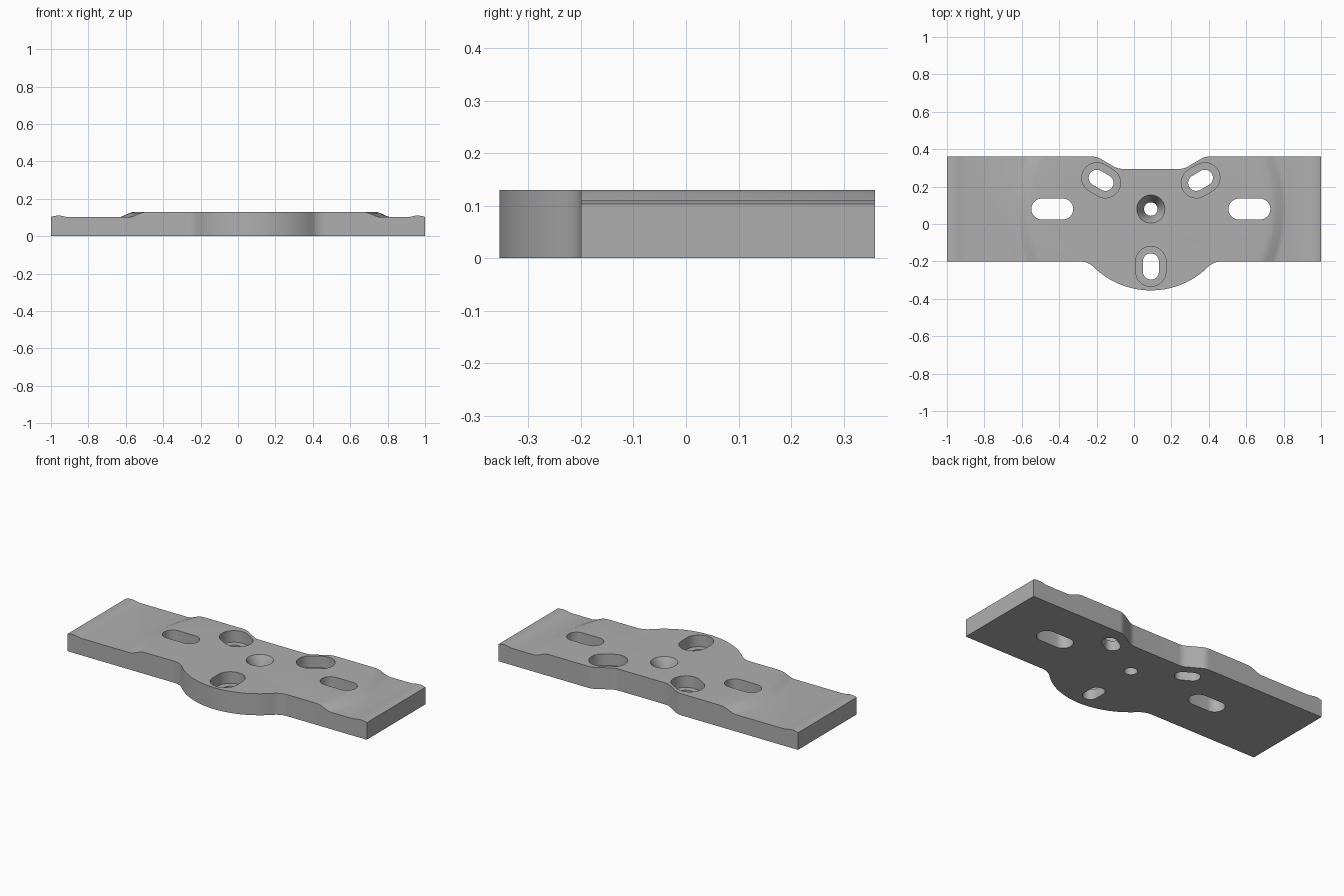
import bpy, bmesh
from math import sin, cos, pi, radians, sqrt, atan2

cube = bpy.data.objects.get("Cube")
if cube:
    bpy.data.objects.remove(cube, do_unlink=True)

CX, CY = 0.09, 0.08          # centre of the hole pattern
FRONT, BACK, TOP = -0.2, 0.36, 0.13

grey = bpy.data.materials.new("satin grey")
grey.use_nodes = True
colour = (0.43, 0.43, 0.43, 1)
grey.diffuse_color = colour
grey.node_tree.nodes["Principled BSDF"].inputs["Base Color"].default_value = colour


def arc(cx, cy, r, a0, a1, n=10):
    return [(cx + r * cos(a0 + (a1 - a0) * i / n), cy + r * sin(a0 + (a1 - a0) * i / n))
            for i in range(n + 1)]


def finish(name, bm):
    bmesh.ops.remove_doubles(bm, verts=bm.verts, dist=1e-5)
    bmesh.ops.recalc_face_normals(bm, faces=bm.faces)
    mesh = bpy.data.meshes.new(name)
    bm.to_mesh(mesh)
    bm.free()
    mesh.materials.append(grey)
    ob = bpy.data.objects.new(name, mesh)
    bpy.context.collection.objects.link(ob)
    return ob


def prism(name, points, start, direction):
    """Extrude a closed 3D polygon along a direction."""
    bm = bmesh.new()
    face = bm.faces.new([bm.verts.new([p + s for p, s in zip(pt, start)]) for pt in points])
    ext = bmesh.ops.extrude_face_region(bm, geom=[face])["geom"]
    bmesh.ops.translate(bm, vec=direction, verts=[v for v in ext if isinstance(v, bmesh.types.BMVert)])
    return finish(name, bm)


def lathe(name, profile, n=96):
    """Turn an (r, z) profile about the pattern centre and cap its ends."""
    bm = bmesh.new()
    rings = [[bm.verts.new((CX + r * cos(2 * pi * i / n), CY + r * sin(2 * pi * i / n), z))
              for i in range(n)] for r, z in profile]
    for a, b in zip(rings, rings[1:]):
        for i in range(n):
            j = (i + 1) % n
            bm.faces.new((a[i], a[j], b[j], b[i]))
    bm.faces.new(rings[0])
    bm.faces.new(rings[-1])
    return finish(name, bm)


def slot(name, x, y, angle, half_length, r, z):
    """Round-ended slot cutter from height z upward."""
    h = half_length - r
    pts = arc(h, 0, r, -pi / 2, pi / 2, 16) + arc(-h, 0, r, pi / 2, 3 * pi / 2, 16)
    c, s = cos(angle), sin(angle)
    return prism(name, [(c * u - s * v, s * u + c * v, 0) for u, v in pts], (x, y, z), (0, 0, 0.3))


def combine(ob, tool, operation):
    mod = ob.modifiers.new("combine", 'BOOLEAN')
    mod.operation, mod.object, mod.solver = operation, tool, 'EXACT'
    bpy.context.view_layer.objects.active = ob
    bpy.ops.object.modifier_apply(modifier=mod.name)
    bpy.data.objects.remove(tool, do_unlink=True)


# Right half of the plan outline, relative to the pattern axis
R, f = 0.435, 0.108                       # front lobe and its fillet
fy = FRONT - f
fx = sqrt((R + f) ** 2 - (CY - fy) ** 2)
a = atan2(CY - fy, -fx)                   # from fillet centre toward lobe centre
lobe = arc(0, CY, R, -pi / 2, a - pi, 28)
fillet = arc(fx, fy, f, a, pi / 2)
b, t, low = 0.08, radians(60), 0.295      # back notch bends
notch = arc(0.31, BACK - b, b, pi / 2, pi - t) + arc(0.155, low + b, b, -t, -pi / 2)


def outline_side(sign):
    half = lobe + fillet + [(1 - sign * CX, FRONT), (1 - sign * CX, BACK)] + notch
    return [(CX + sign * x, y, 0) for x, y in half]


outline = outline_side(1) + outline_side(-1)[::-1][:-1]
plate = prism("mounting_plate", outline, (0, 0, 0), (0, 0, 0.3))

# Side-to-side thickness with a rounded lip at each end
lip = [(0.9, 0.102), (0.918, 0.103), (0.935, 0.107), (0.95, 0.1095), (0.965, 0.11),
       (0.985, 0.108), (1.0, 0.103), (1.05, 0.095), (1.05, -0.1)]
section = [(x, 0, z) for x, z in lip] + [(-x, 0, z) for x, z in reversed(lip)]
height = prism("height_limit", section, (0, -0.6, 0), (0, 1.2, 0))

# Round raised centre with a soft ramp
ramp = [(0.76, -0.05), (0.76, 0.096), (0.735, 0.1), (0.715, 0.104), (0.7, 0.11),
        (0.672, 0.123), (0.655, 0.128), (0.635, TOP)]
combine(height, lathe("raised_centre", ramp, 128), 'UNION')
combine(plate, height, 'INTERSECT')

# Countersunk centre hole
combine(plate, lathe("centre_hole", [(0.036, -0.1), (0.036, 0.06), (0.075, TOP), (0.075, 0.3)], 48),
        'DIFFERENCE')

# Plain slots on the wings
for sign in (-1, 1):
    combine(plate, slot("wing_slot", CX + sign * 0.527, CY, 0, 0.112, 0.056, -0.1), 'DIFFERENCE')

# Three stepped slots around the centre
for degrees in (30, 150, 270):
    ang = radians(degrees)
    x, y = CX + 0.307 * cos(ang), CY + 0.307 * sin(ang)
    combine(plate, slot("slot_recess", x, y, ang, 0.107, 0.081, 0.06), 'DIFFERENCE')
    combine(plate, slot("slot_through", x, y, ang, 0.07, 0.043, -0.1), 'DIFFERENCE')

# Smooth curved walls, keep the rims crisp
bpy.ops.object.select_all(action='DESELECT')
plate.select_set(True)
bpy.context.view_layer.objects.active = plate
bpy.ops.object.shade_smooth_by_angle(angle=radians(30))
